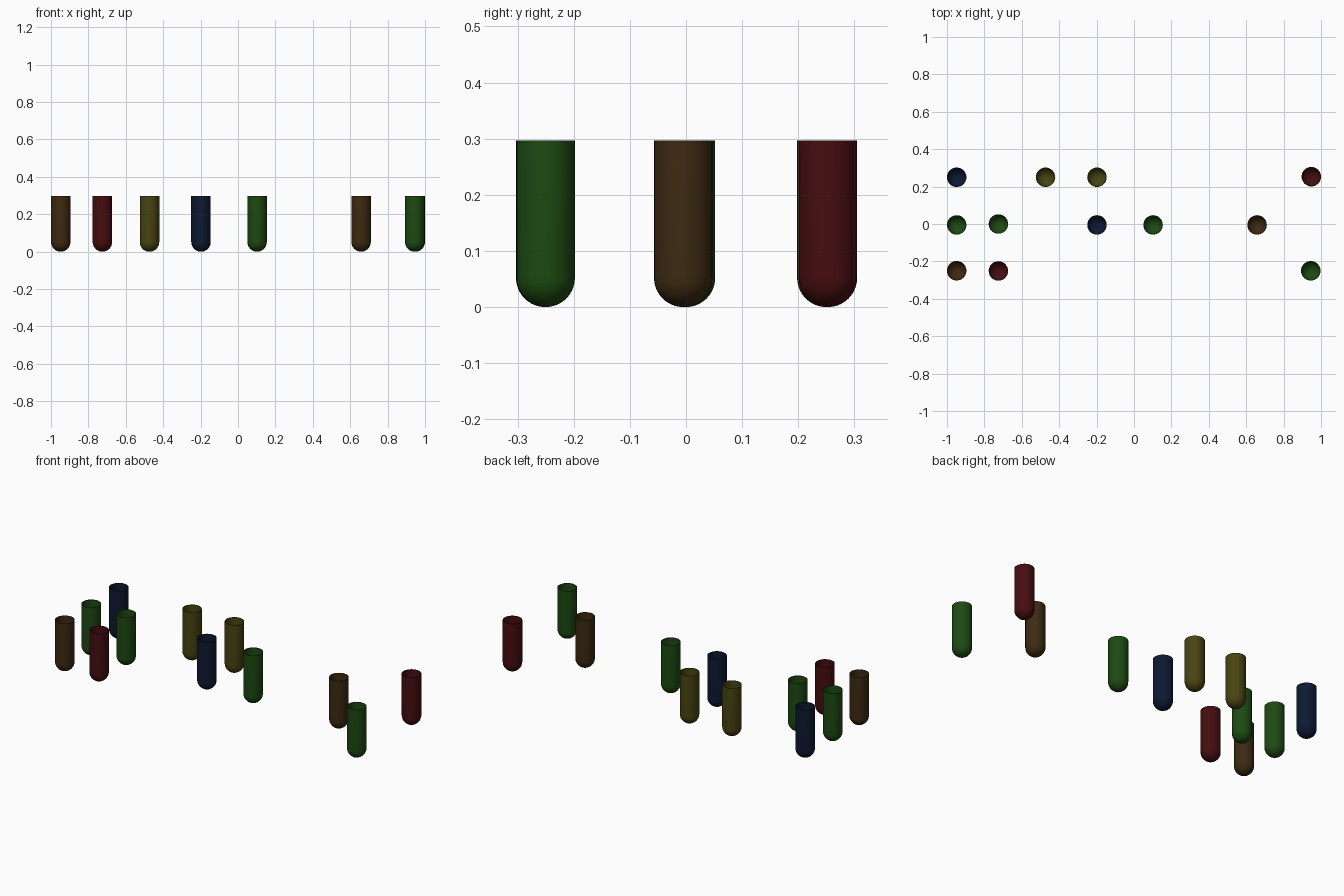
import bpy, bmesh, math

if "Cube" in bpy.data.objects:
    bpy.data.objects.remove(bpy.data.objects["Cube"])

RADIUS, HEIGHT, WALL, SIDES = 0.052, 0.297, 0.003, 32

COLOURS = {
    "green": (0.012, 0.068, 0.006, 1),
    "red": (0.062, 0.004, 0.005, 1),
    "blue": (0.004, 0.010, 0.032, 1),
    "yellow": (0.065, 0.058, 0.006, 1),
    "brown": (0.047, 0.023, 0.006, 1),
}
mats = {}
for name, rgba in COLOURS.items():
    mats[name] = bpy.data.materials.new(name)
    mats[name].diffuse_color = rgba


def arc(r, steps=10):
    """Quarter circle from the lowest point out to the side wall."""
    return [(r * math.sin(math.pi / 2 * i / steps),
             RADIUS - r * math.cos(math.pi / 2 * i / steps)) for i in range(steps + 1)]


def make_tube_mesh(colour):
    # Outer shell, open rim, then the inner shell back down to the axis
    inner = arc(RADIUS - WALL)
    profile = arc(RADIUS) + [(RADIUS, HEIGHT), (RADIUS - WALL, HEIGHT)] + inner[::-1]
    bm = bmesh.new()
    verts = [bm.verts.new((r, 0, z)) for r, z in profile]
    edges = [bm.edges.new(pair) for pair in zip(verts, verts[1:])]
    bmesh.ops.spin(bm, geom=verts + edges, cent=(0, 0, 0), axis=(0, 0, 1),
                   angle=math.tau, steps=SIDES, use_merge=True)
    bmesh.ops.remove_doubles(bm, verts=bm.verts, dist=1e-5)
    bmesh.ops.recalc_face_normals(bm, faces=bm.faces)
    for f in bm.faces:
        f.smooth = True
    for e in bm.edges:
        if len(e.link_faces) == 2 and e.calc_face_angle() > math.radians(40):
            e.smooth = False
    mesh = bpy.data.meshes.new(colour + "_tube")
    bm.to_mesh(mesh)
    bm.free()
    mesh.materials.append(mats[colour])
    return mesh


meshes = {c: make_tube_mesh(c) for c in COLOURS}

# Tubes scattered in three rows
TUBES = [
    ("blue", -0.948, 0.25), ("yellow", -0.473, 0.25),
    ("yellow", -0.198, 0.25), ("red", 0.948, 0.253),
    ("green", -0.948, -0.005), ("green", -0.725, 0.0),
    ("blue", -0.198, -0.005), ("green", 0.102, -0.005),
    ("brown", 0.658, -0.005), ("brown", -0.948, -0.25),
    ("red", -0.725, -0.251), ("green", 0.945, -0.25),
]
for colour, x, y in TUBES:
    tube = bpy.data.objects.new(colour + "_tube", meshes[colour])
    tube.location = (x, y, 0)
    bpy.context.collection.objects.link(tube)

for m in bpy.data.materials:
    if m.users and not m.is_grease_pencil:
        m.use_nodes = True
        m.node_tree.nodes["Principled BSDF"].inputs["Base Color"].default_value = m.diffuse_color
